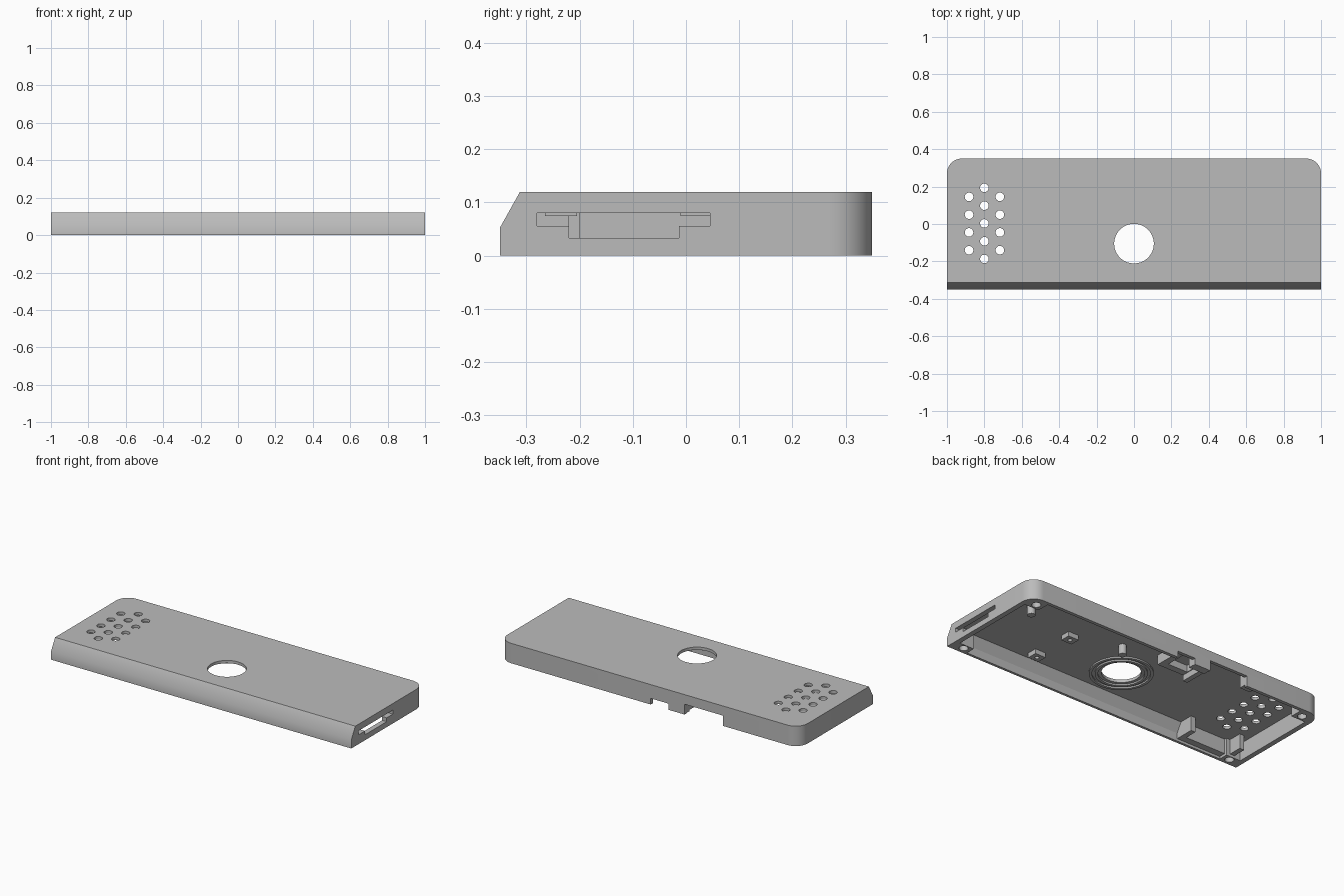
import bpy, bmesh, math
from mathutils import Vector

cube = bpy.data.objects.get("Cube")
if cube:
    bpy.data.objects.remove(cube, do_unlink=True)

grey = bpy.data.materials.new("plain_grey")
grey.use_nodes = True
grey.diffuse_color = (0.5, 0.5, 0.5, 1)
grey.node_tree.nodes["Principled BSDF"].inputs["Base Color"].default_value = (0.5, 0.5, 0.5, 1)


def finish(name, bm):
    bmesh.ops.recalc_face_normals(bm, faces=bm.faces)
    mesh = bpy.data.meshes.new(name)
    bm.to_mesh(mesh)
    bm.free()
    mesh.materials.append(grey)
    ob = bpy.data.objects.new(name, mesh)
    bpy.context.collection.objects.link(ob)
    return ob


def prism(name, points, depth):
    """Extrude a flat 3D outline along a vector."""
    bm = bmesh.new()
    face = bm.faces.new([bm.verts.new(p) for p in points])
    out = bmesh.ops.extrude_face_region(bm, geom=[face])
    verts = [g for g in out["geom"] if isinstance(g, bmesh.types.BMVert)]
    bmesh.ops.translate(bm, verts=verts, vec=Vector(depth))
    return finish(name, bm)


def box(name, x0, x1, y0, y1, z0, z1):
    return prism(name, [(x0, y0, z0), (x1, y0, z0), (x1, y1, z0), (x0, y1, z0)], (0, 0, z1 - z0))


def cylinder(name, x, y, r, z0, z1, sides=32):
    ring = [(x + r * math.cos(i * math.tau / sides), y + r * math.sin(i * math.tau / sides), z0)
            for i in range(sides)]
    return prism(name, ring, (0, 0, z1 - z0))


def boolean(target, tool, operation="DIFFERENCE"):
    mod = target.modifiers.new("cut", "BOOLEAN")
    mod.object, mod.operation, mod.solver = tool, operation, "EXACT"
    bpy.context.view_layer.objects.active = target
    bpy.ops.object.modifier_apply(modifier=mod.name)
    bpy.data.objects.remove(tool, do_unlink=True)


def case_body(name, half, profile, radius):
    """Side profile pulled along x, with the two upright back corners rounded."""
    ob = prism(name, [(-half, y, z) for y, z in profile], (2 * half, 0, 0))
    back = max(y for y, z in profile)
    bm = bmesh.new()
    bm.from_mesh(ob.data)
    edges = [e for e in bm.edges
             if all(abs(v.co.y - back) < 1e-4 for v in e.verts)
             and abs(e.verts[0].co.x - e.verts[1].co.x) < 1e-4]
    bmesh.ops.bevel(bm, geom=edges, offset=radius, segments=10, profile=0.5, affect="EDGES")
    bm.to_mesh(ob.data)
    bm.free()
    return ob


TOP, CEILING = 0.12, 0.103

# Outer case and the hollow inside it
case = case_body("case_shell", 1.0, [(-0.35, 0), (0.35, 0), (0.35, TOP), (-0.312, TOP), (-0.35, 0.052)], 0.08)
hollow = case_body("hollow", 0.97, [(-0.335, -0.02), (0.33, -0.02), (0.33, CEILING),
                                    (-0.303, CEILING), (-0.335, 0.048)], 0.06)

# Screw blocks in the corners and speaker corner blocks stay solid
for side in (-1, 1):
    for y0, y1 in ((-0.4, -0.28), (0.255, 0.4)):
        x0, x1 = sorted((side * 0.875, side * 1.1))
        boolean(hollow, box("screw_block", x0, x1, y0, y1, -0.05, 0.2))
for x0, x1, y0, y1 in ((-0.61, -0.58, -0.4, -0.22), (-0.93, -0.9, -0.3, -0.2),
                       (-0.9, -0.61, -0.4, -0.295), (-0.56, -0.49, 0.29, 0.4)):
    boolean(hollow, box("speaker_block", x0, x1, y0, y1, 0.015, 0.2))
boolean(case, hollow)

# Blind screw holes
for side in (-1, 1):
    for y in (-0.31, 0.29):
        boolean(case, cylinder("screw_hole", side * 0.92, y, 0.025, -0.02, 0.07, 20))

# Large round opening with a shallow ring groove below it
boolean(case, cylinder("round_opening", 0, -0.105, 0.106, 0.05, 0.2, 64))

# Speaker vents
for x, start, count in ((-0.8, -0.187, 5), (-0.882, -0.14, 4), (-0.717, -0.14, 4)):
    for i in range(count):
        boolean(case, cylinder("vent", x, start + i * 0.095, 0.023, 0.05, 0.2, 24))

# Stepped slot in the left end
slot = [(-0.28, 0.08), (-0.28, 0.056), (-0.22, 0.056), (-0.22, 0.033),
        (-0.013, 0.033), (-0.013, 0.056), (0.045, 0.056), (0.045, 0.08)]
boolean(case, prism("slot", [(0.9, y, z) for y, z in slot], (0.2, 0, 0)))

# Notches in the back wall
boolean(case, box("wide_notch", -0.49, -0.235, 0.2, 0.4, -0.02, 0.062))
boolean(case, box("small_notch", -0.13, -0.01, 0.31, 0.4, -0.02, 0.037))

# Ring lip around the opening
for name, r in (("outer_lip", 0.172), ("inner_lip", 0.14)):
    lip = cylinder(name, 0, -0.105, r, 0.094, CEILING + 0.004, 64)
    boolean(lip, cylinder("lip_bore", 0, -0.105, r - 0.016, 0.05, 0.15, 64))

# Posts and drilled pads under the ceiling
for name, x, y in (("end_post", 0.82, 0.13), ("middle_post", 0.177, 0.116)):
    cylinder(name, x, y, 0.022, 0.045, CEILING + 0.004, 20)
for name, x, y in (("back_pad", 0.46, 0.02), ("front_pad", 0.475, -0.235)):
    pad = box(name, x - 0.035, x + 0.035, y - 0.03, y + 0.03, 0.075, CEILING + 0.004)
    boolean(pad, cylinder("pad_hole", x, y, 0.012, 0.05, 0.09, 16))

# Connector holder by the back wall: cradle with a channel and a tab
holder = box("connector_holder", -0.235, -0.03, 0.16, 0.335, 0.045, CEILING + 0.004)
boolean(holder, box("channel", -0.2, -0.07, 0.2, 0.4, 0.0, 0.085))
box("connector_tab", -0.235, -0.13, 0.3, 0.345, 0.002, CEILING + 0.004)
box("connector_stop", -0.235, -0.205, 0.16, 0.31, 0.01, 0.06)

# Smooth curves, sharp edges
for ob in bpy.context.collection.objects:
    if ob.type == "MESH" and grey.name in ob.data.materials:
        bpy.ops.object.select_all(action="DESELECT")
        ob.select_set(True)
        bpy.context.view_layer.objects.active = ob
        bpy.ops.object.shade_smooth_by_angle(angle=math.radians(30))
